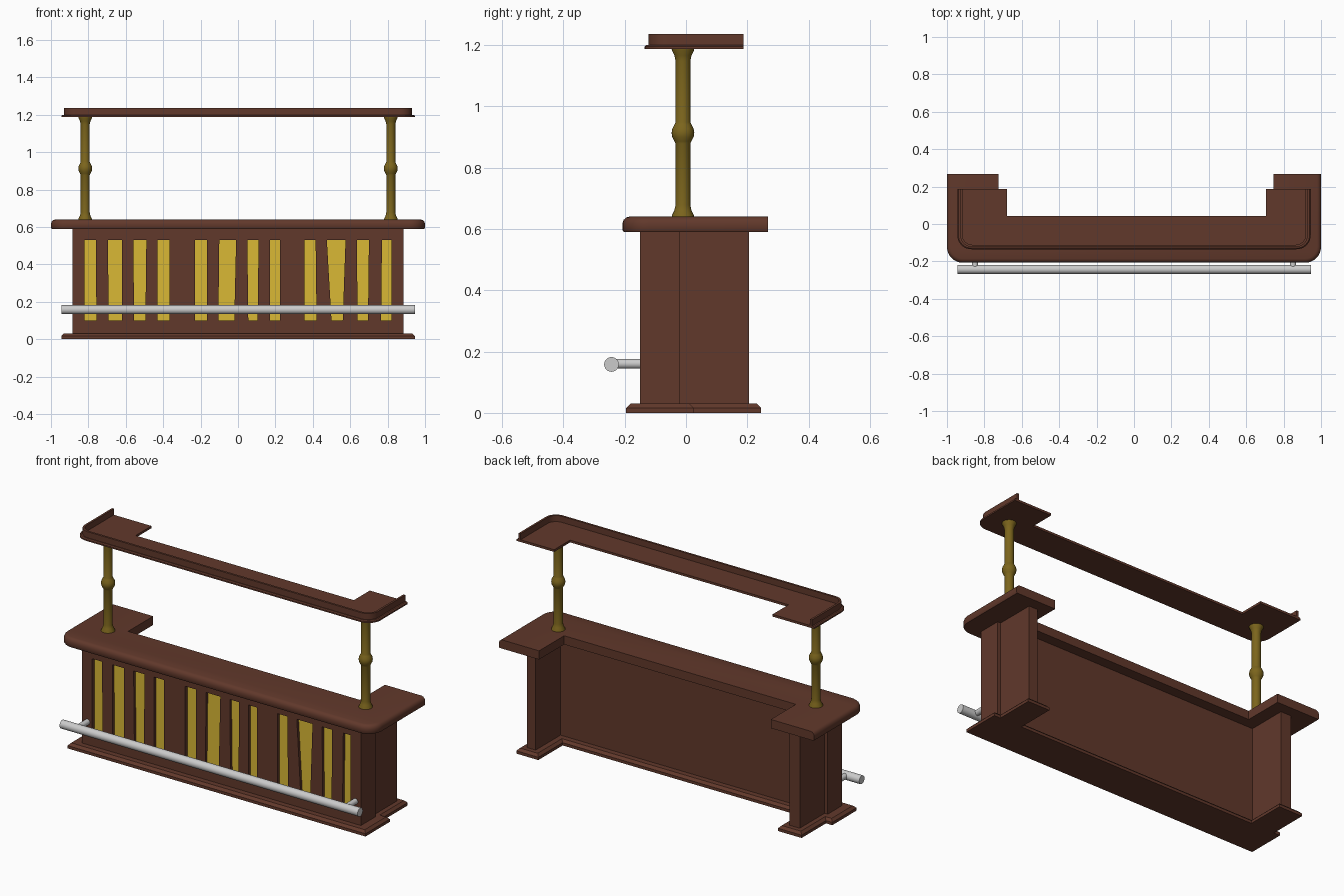
import bpy, bmesh, math
from mathutils import Matrix

if "Cube" in bpy.data.objects:
    bpy.data.objects.remove(bpy.data.objects["Cube"])


def material(name, rgb):
    m = bpy.data.materials.new(name)
    m.diffuse_color = (*rgb, 1)
    m.use_nodes = True
    m.node_tree.nodes["Principled BSDF"].inputs["Base Color"].default_value = m.diffuse_color
    return m


WOOD = material("dark_wood", (0.12, 0.04, 0.024))
PANEL = material("yellow_panel", (0.70, 0.48, 0.035))
BRASS = material("aged_brass", (0.20, 0.13, 0.012))


def finish(name, bm, mat=None, smooth=False):
    bmesh.ops.recalc_face_normals(bm, faces=bm.faces)
    me = bpy.data.meshes.new(name)
    bm.to_mesh(me)
    bm.free()
    ob = bpy.data.objects.new(name, me)
    bpy.context.collection.objects.link(ob)
    if mat:
        me.materials.append(mat)
    if smooth:
        bpy.ops.object.select_all(action='DESELECT')
        ob.select_set(True)
        bpy.context.view_layer.objects.active = ob
        bpy.ops.object.shade_smooth_by_angle(angle=math.radians(35))
    return ob


def loft(name, rings, mat=None, smooth=False):
    """Skin a stack of equal-length closed rings and cap both ends."""
    bm = bmesh.new()
    vs = [[bm.verts.new(p) for p in ring] for ring in rings]
    n = len(rings[0])
    for a, b in zip(vs, vs[1:]):
        for i in range(n):
            j = (i + 1) % n
            bm.faces.new((a[i], a[j], b[j], b[i]))
    bm.faces.new(vs[0][::-1])
    bm.faces.new(vs[-1])
    return finish(name, bm, mat, smooth)


def box(name, x0, x1, y0, y1, z0, z1, mat=WOOD):
    ring = [(x0, y0), (x1, y0), (x1, y1), (x0, y1)]
    return loft(name, [[(x, y, z) for x, y in ring] for z in (z0, z1)], mat)


def foot(name, x0, x1, y0, y1):
    """Plinth block with a sloped top edge."""
    rings = []
    for d, z in ((0, 0), (0, 0.016), (0.014, 0.03)):
        rings.append([(x0 + d, y0 + d, z), (x1 - d, y0 + d, z),
                      (x1 - d, y1 - d, z), (x0 + d, y1 - d, z)])
    loft(name, rings, WOOD)


def outer_path(hx, yf, yb, r, d=0.0):
    """Open U path: left side, rounded front corners, right side."""
    pts = [(-hx + d, yb)]
    for s, start in ((-1, 180), (1, 270)):
        for i in range(9):
            a = math.radians(start + i * 90 / 8)
            pts.append((s * (hx - r) + (r - d) * math.cos(a),
                        yf + r + (r - d) * math.sin(a)))
    return pts + [(hx - d, yb)]


def u_slab(name, hx, yf, yb, r, xl, xr, yi, layers):
    rings = []
    for d, z in layers:
        out = outer_path(hx, yf, yb, r, d) + [(xr, yb), (xr, yi), (xl, yi), (xl, yb)]
        rings.append([(x, y, z) for x, y in out])
    return loft(name, rings, WOOD, True)


def rod(name, start, end, radius, mat=None):
    """Straight round bar between two points along x or y."""
    bm = bmesh.new()
    length = math.dist(start, end)
    bmesh.ops.create_cone(bm, cap_ends=True, segments=24, radius1=radius,
                          radius2=radius, depth=length)
    axis = 'Y' if start[0] != end[0] else 'X'
    mid = [(a + b) / 2 for a, b in zip(start, end)]
    bmesh.ops.transform(bm, verts=bm.verts, matrix=Matrix.Translation(mid)
                        @ Matrix.Rotation(math.pi / 2, 4, axis))
    finish(name, bm, mat, True)


# Plinth
foot("plinth_front", -0.945, 0.945, -0.195, 0.025)
foot("plinth_left", -0.905, -0.755, -0.03, 0.245)
foot("plinth_right", 0.765, 0.905, -0.03, 0.245)

# Counter body and side wings
box("counter_core", -0.885, 0.885, -0.125, -0.02, 0.03, 0.59)
box("left_wing", -0.865, -0.80, -0.02, 0.205, 0.03, 0.59)
box("right_wing", 0.81, 0.865, -0.02, 0.205, 0.03, 0.59)

# Front frame around three openings
Z0, Z1, YF, YB = 0.10, 0.53, -0.15, -0.125
openings = [(-0.82, -0.365), (-0.23, 0.225), (0.355, 0.82)]
box("frame_top", -0.885, 0.885, YF, YB, Z1, 0.59)
box("frame_bottom", -0.885, 0.885, YF, YB, 0.03, Z0)
edges = [-0.885] + [x for o in openings for x in o] + [0.885]
for i in range(0, len(edges), 2):
    box("frame_stile", edges[i], edges[i + 1], YF, YB, Z0, Z1)
for x0, x1 in openings:
    box("yellow_panel", x0, x1, -0.13, -0.124, Z0, Z1, PANEL)

# Uneven slats: left and right edge at the top, then at the bottom
slats = [(-0.76, -0.695, -0.757, -0.692), (-0.62, -0.56, -0.62, -0.555),
         (-0.49, -0.43, -0.495, -0.43),
         (-0.165, -0.10, -0.165, -0.105), (-0.01, 0.05, -0.02, 0.055),
         (0.11, 0.17, 0.105, 0.17),
         (0.415, 0.475, 0.42, 0.50), (0.575, 0.635, 0.56, 0.64),
         (0.70, 0.77, 0.695, 0.765)]
for tl, tr, bl, br in slats:
    loft("slat", [[(bl, y, Z0), (br, y, Z0), (tr, y, Z1), (tl, y, Z1)]
                  for y in (-0.146, YB)], WOOD)

# Countertop with rounded outer edge
u_slab("countertop", 1.0, -0.207, 0.267, 0.085, -0.725, 0.745, 0.04,
       [(0.004, 0.59), (0, 0.596), (0, 0.618), (0.004, 0.63),
        (0.012, 0.637), (0.022, 0.64)])

# Upper shelf and its raised rim
u_slab("upper_shelf", 0.945, -0.135, 0.187, 0.075, -0.68, 0.705, 0.043,
       [(0, 1.187), (0, 1.195), (0.006, 1.2)])
rim = outer_path(0.93, -0.123, 0.187, 0.065) + outer_path(0.93, -0.123, 0.187, 0.065, 0.012)[::-1]
loft("shelf_rim", [[(x, y, z) for x, y in rim] for z in (1.198, 1.235)], WOOD, True)

# Turned columns with flared ends and a central bead
half = [(0.037, 0), (0.036, 0.006), (0.028, 0.022), (0.024, 0.04), (0.024, 0.24),
        (0.028, 0.248), (0.035, 0.262)]
profile = ([(r, 0.638 + z) for r, z in half] + [(0.037, 0.913)]
           + [(r, 1.188 - z) for r, z in reversed(half)])
for side, x in (("left", -0.817), ("right", 0.817)):
    loft(side + "_column",
         [[(x + r * math.cos(i * math.tau / 24), -0.01 + r * math.sin(i * math.tau / 24), z)
           for i in range(24)] for r, z in profile], BRASS, True)

# Foot rail and brackets
rod("foot_rail", (-0.945, -0.243, 0.158), (0.945, -0.243, 0.158), 0.024)
for x in (-0.85, 0.85):
    rod("rail_bracket", (x, -0.243, 0.16), (x, -0.145, 0.16), 0.016)
